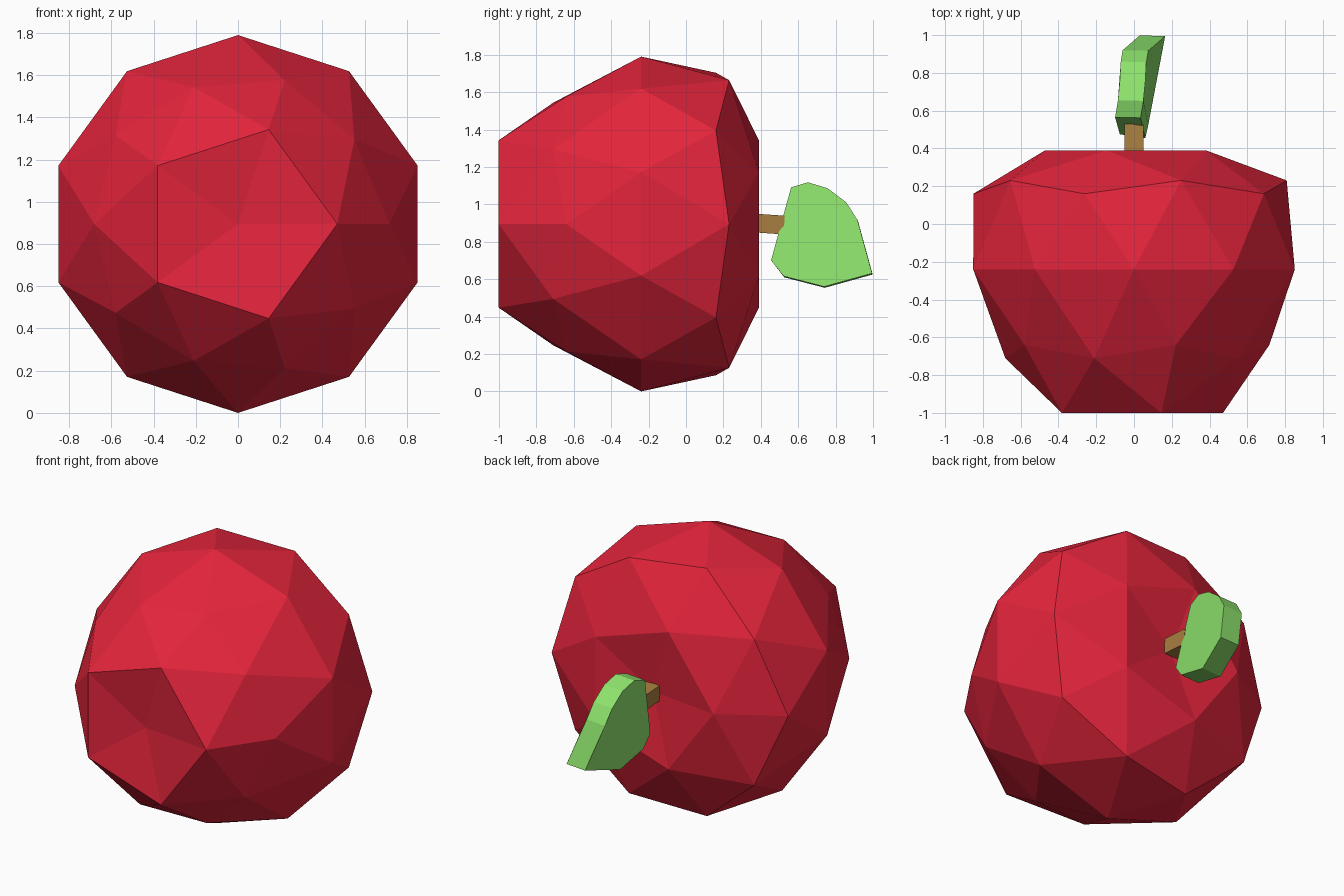
import bpy, bmesh, math
from mathutils import Matrix

if "Cube" in bpy.data.objects:
    bpy.data.objects.remove(bpy.data.objects["Cube"])


def finish(name, bm, color):
    bmesh.ops.recalc_face_normals(bm, faces=bm.faces)
    mesh = bpy.data.meshes.new(name)
    bm.to_mesh(mesh)
    bm.free()
    obj = bpy.data.objects.new(name, mesh)
    bpy.context.collection.objects.link(obj)
    mat = bpy.data.materials.new(name + "_colour")
    mat.diffuse_color = (*color, 1)
    mat.use_nodes = True
    mat.node_tree.nodes["Principled BSDF"].inputs["Base Color"].default_value = mat.diffuse_color
    mesh.materials.append(mat)
    return obj


# fruit body: icosphere lying on its side, poles dented, tapered to the front
R = 0.895
bm = bmesh.new()
bmesh.ops.create_icosphere(bm, subdivisions=2, radius=R,
                           matrix=Matrix.Rotation(math.pi / 2, 4, 'X'))
for v in bm.verts:
    y = v.co.y / R
    if y < -0.95:            # front dent
        v.co.y = -0.71
    elif y > 0.95:           # stem dent
        v.co.y = 0.575
    elif y > 0.7:            # flattened stem end
        v.co.y = 0.63
    elif 0.3 < abs(y) < 0.7:  # wide shoulder at the back, narrow at the front
        s = 1.062 if y > 0 else 0.895
        v.co.x *= s
        v.co.z *= s
bmesh.ops.translate(bm, verts=bm.verts, vec=(0, -0.24, R))
finish("fruit_body", bm, (0.78, 0.018, 0.045))

# stem: slightly drooping square bar from the dent into the leaf
bm = bmesh.new()
bmesh.ops.create_cube(bm, size=1, matrix=Matrix.Translation((0, 0.40, 0.898))
                      @ Matrix.Rotation(math.radians(-4), 4, 'X')
                      @ Matrix.Diagonal((0.10, 0.25, 0.10, 1)))
finish("stem", bm, (0.39, 0.21, 0.05))

# leaf: thick outline, curling sideways toward the tip
outline = [(-0.10, 0.565, 1.085), (-0.085, 0.655, 1.112), (-0.075, 0.76, 1.08),
           (-0.07, 0.86, 1.005), (-0.06, 0.92, 0.91), (0.03, 0.998, 0.625),
           (-0.045, 0.742, 0.554), (-0.06, 0.525, 0.61), (-0.075, 0.475, 0.695)]
bm = bmesh.new()
left = [bm.verts.new(p) for p in outline]
right = [bm.verts.new((x + 0.135, y - (0.02 if y < 0.5 else 0.003), z + 0.006))
         for x, y, z in outline]
bm.faces.new(left)
bm.faces.new(right[::-1])
for i in range(len(outline)):
    j = (i + 1) % len(outline)
    bm.faces.new((left[i], right[i], right[j], left[j]))
finish("leaf", bm, (0.27, 0.77, 0.15))
